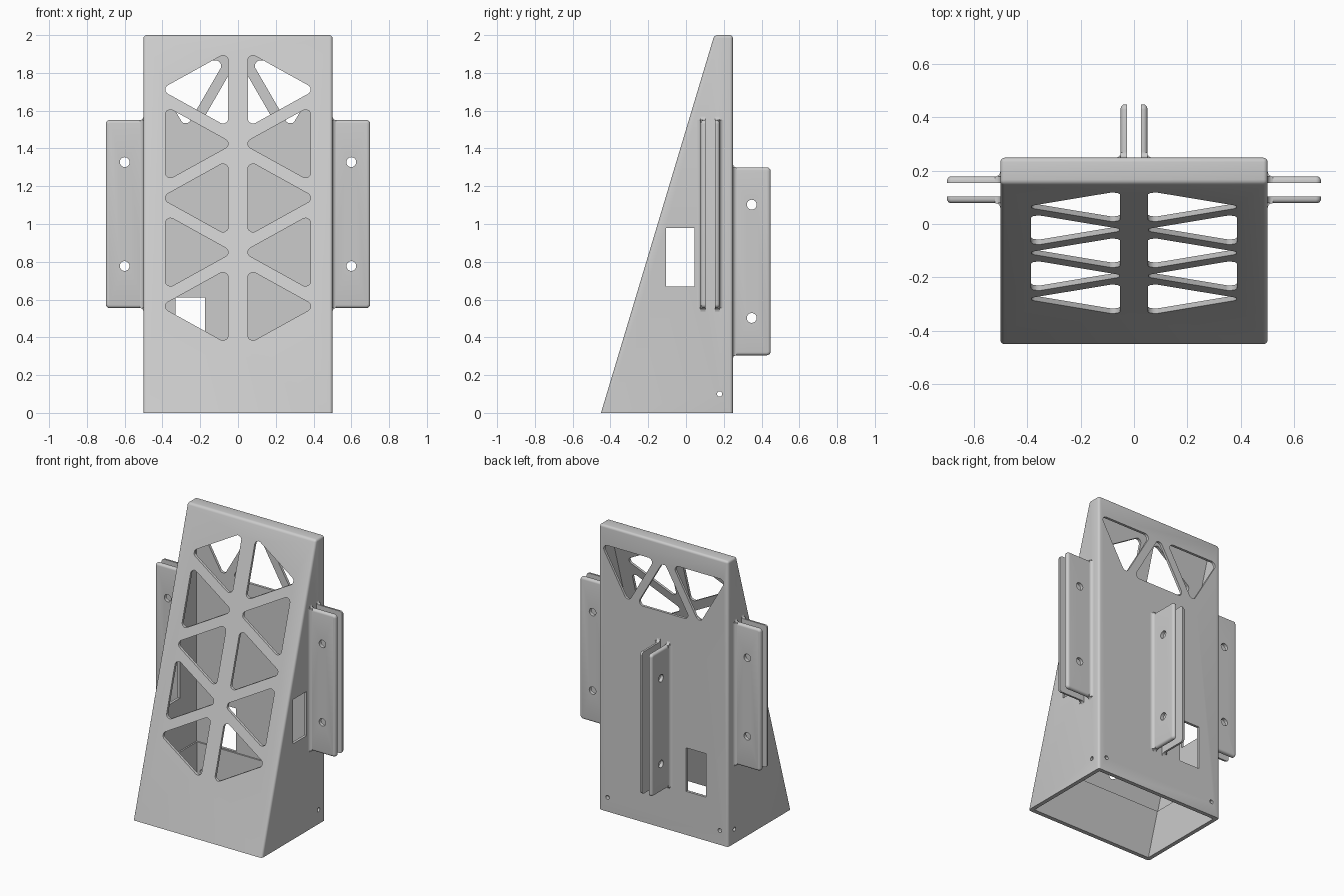
import bpy, bmesh, math
from mathutils import Vector, Matrix

default = bpy.data.objects.get("Cube")
if default:
    bpy.data.objects.remove(default, do_unlink=True)

grey = bpy.data.materials.new("light_grey")
grey.use_nodes = True
grey.diffuse_color = (0.6, 0.6, 0.6, 1)
grey.node_tree.nodes["Principled BSDF"].inputs["Base Color"].default_value = (0.6, 0.6, 0.6, 1)

# Axis maps: 2D outline point plus depth -> 3D point
ALONG = {
    "x": lambda p, d: (d, p[0], p[1]),
    "y": lambda p, d: (p[0], d, p[1]),
    "z": lambda p, d: (p[0], p[1], d),
}


def add_prism(bm, pts, axis, lo, hi):
    """Extrude a 2D outline along an axis."""
    rings = [[bm.verts.new(ALONG[axis](p, d)) for p in pts] for d in (lo, hi)]
    bm.faces.new(rings[0])
    bm.faces.new(rings[1])
    for i in range(len(pts)):
        j = (i + 1) % len(pts)
        bm.faces.new((rings[0][i], rings[0][j], rings[1][j], rings[1][i]))


def finish(bm, name):
    bmesh.ops.recalc_face_normals(bm, faces=bm.faces)
    mesh = bpy.data.meshes.new(name)
    bm.to_mesh(mesh)
    bm.free()
    mesh.materials.append(grey)
    obj = bpy.data.objects.new(name, mesh)
    bpy.context.scene.collection.objects.link(obj)
    return obj


def cut(target, prisms):
    """Subtract a group of separate prisms from the target."""
    bm = bmesh.new()
    for args in prisms:
        add_prism(bm, *args)
    cutter = finish(bm, "cutter")
    cutter.hide_render = True
    mod = target.modifiers.new("cut", "BOOLEAN")
    mod.operation, mod.solver, mod.object = "DIFFERENCE", "EXACT", cutter
    bpy.context.view_layer.update()
    deps = bpy.context.evaluated_depsgraph_get()
    mesh = bpy.data.meshes.new_from_object(target.evaluated_get(deps))
    target.modifiers.clear()
    target.data = mesh
    bpy.data.objects.remove(cutter, do_unlink=True)


def smooth(obj):
    bpy.ops.object.select_all(action="DESELECT")
    obj.select_set(True)
    bpy.context.view_layer.objects.active = obj
    bpy.ops.object.shade_smooth_by_angle(angle=math.radians(35))


def rounded(pts, radii, n=5):
    """Replace outline corners with arcs."""
    out = []
    for i, (p, r) in enumerate(zip(pts, radii)):
        p = Vector(p)
        if r == 0:
            out.append(p)
            continue
        a = (Vector(pts[i - 1]) - p).normalized()
        b = (Vector(pts[(i + 1) % len(pts)]) - p).normalized()
        half = a.angle(b) / 2
        centre = p + (a + b).normalized() * (r / math.sin(half))
        s = p + a * (r / math.tan(half)) - centre
        e = p + b * (r / math.tan(half)) - centre
        out += [centre + s.lerp(e, k / n).normalized() * r for k in range(n + 1)]
    return out


def circle(x, z, r, n=24):
    return [(x + r * math.cos(k * math.tau / n), z + r * math.sin(k * math.tau / n)) for k in range(n)]


def rect(a0, b0, a1, b1):
    return [(a0, b0), (a1, b0), (a1, b1), (a0, b1)]


# Housing: tapered hollow box, open at the bottom
BACK, FRONT, SLOPE, TOP = 0.248, -0.45, 0.3, 2.0


def section(t, z0, z1):
    """Side profile inset by wall thickness t."""
    front = FRONT + t * math.sqrt(1 + SLOPE ** 2)
    return [(front + SLOPE * z0, z0), (BACK - t, z0), (BACK - t, z1), (front + SLOPE * z1, z1)]


bm = bmesh.new()
add_prism(bm, section(0, 0, TOP), "x", -0.5, 0.5)
edges = [e for e in bm.edges if any(v.co.z > 0.1 for v in e.verts)]
bmesh.ops.recalc_face_normals(bm, faces=bm.faces)
bmesh.ops.bevel(bm, geom=edges, offset=0.016, segments=4, profile=0.5, affect="EDGES")
housing = finish(bm, "housing")

# Cavity, with a thicker wall around the lower opening
WALL, LIP, LIP_TOP = 0.018, 0.028, 0.3
cut(housing, [(section(LIP, -0.1, 1.9), "x", LIP - 0.5, 0.5 - LIP)])
cut(housing, [(section(WALL, LIP_TOP, TOP - WALL), "x", WALL - 0.5, 0.5 - WALL)])

# Triangular lattice openings in the sloping front
HALF, WIDTH, R = 0.208, 0.36, 0.027
STRETCH = 1 / math.sqrt(1 + SLOPE ** 2)
openings = []
for row in range(5):
    z = 1.712 - 0.287 * row
    flat, tip = (0.052, 0.052 + WIDTH) if row % 2 == 0 else (0.385, 0.385 - WIDTH)
    tri = rounded([(flat, -HALF), (tip, 0), (flat, HALF)], [R] * 3)
    for side in (-1, 1):
        openings.append(([(side * p[0], z + p[1] * STRETCH) for p in tri], "y", -0.7, 0.17))
cut(housing, openings)

# Back openings: three triangles, a rectangular window and screw holes
openings = [(rect(-0.33, 0.305, -0.175, 0.61), "y", 0.2, 0.4)]
for x, base, tip in ((-0.277, 1.865, 1.505), (0, 1.514, 1.874), (0.277, 1.865, 1.505)):
    tri = rounded([(x - HALF, base), (x + HALF, base), (x, tip)], [R] * 3)
    openings.append((tri, "y", 0.2, 0.4))
for x in (-0.435, 0.435):
    openings.append((circle(x, 0.1, 0.014), "y", 0.2, 0.4))
cut(housing, openings)

# Side windows and side screw holes
cut(housing, [(rect(-0.107, 0.67, 0.046, 0.98), "x", -0.7, 0.7),
              (circle(0.178, 0.1, 0.014), "x", -0.7, 0.7)])
smooth(housing)

# Mounting brackets: pairs of drilled plates with filleted roots
GAP, OUTER, H, F = 0.026, 0.05, 0.4975, 0.02


def bracket(name, place, hole_z):
    bm = bmesh.new()
    outline = rounded([(-0.012, -H), (0.2, -H), (0.2, H), (-0.012, H)], [0, F, F, 0])
    for side in (-1, 1):
        add_prism(bm, outline, "y", side * GAP, side * OUTER)
    bmesh.ops.recalc_face_normals(bm, faces=bm.faces)
    rim = [e for e in bm.edges
           if all(abs(v.co.y) > OUTER - 0.001 for v in e.verts) and any(v.co.x > 0 for v in e.verts)]
    bmesh.ops.bevel(bm, geom=rim, offset=0.016, segments=4, profile=0.5,
                    affect="EDGES", clamp_overlap=False)
    plates = finish(bm, name + "_plates")
    cut(plates, [(circle(0.1, z, 0.026), "y", -0.2, 0.2) for z in (-hole_z, hole_z)])

    # Concave fillets where the plates meet the housing
    arc = [(F - F * math.sin(a), F - F * math.cos(a)) for a in (k * math.pi / 10 for k in range(6))]
    cove = [(-0.005, -0.005), (F, -0.005)] + arc + [(-0.005, F)]
    bm = bmesh.new()
    for side in (-1, 1):
        add_prism(bm, [(u, side * (OUTER + v)) for u, v in cove], "z", -H, H)
        for end in (-1, 1):
            add_prism(bm, [(u, end * (H + v)) for u, v in cove], "y", side * GAP, side * OUTER)
    fillets = finish(bm, name + "_fillets")
    for obj in (plates, fillets):
        obj.matrix_world = place
        smooth(obj)


def turn(degrees):
    return Matrix.Rotation(math.radians(degrees), 4, "Z")


bracket("left_bracket", Matrix.Translation((0.5, 0.128, 1.0525)), 0.275)
bracket("right_bracket", Matrix.Translation((-0.5, 0.128, 1.0525)) @ turn(180), 0.275)
bracket("back_bracket", Matrix.Translation((0, BACK, 0.8025)) @ turn(90), 0.3)
